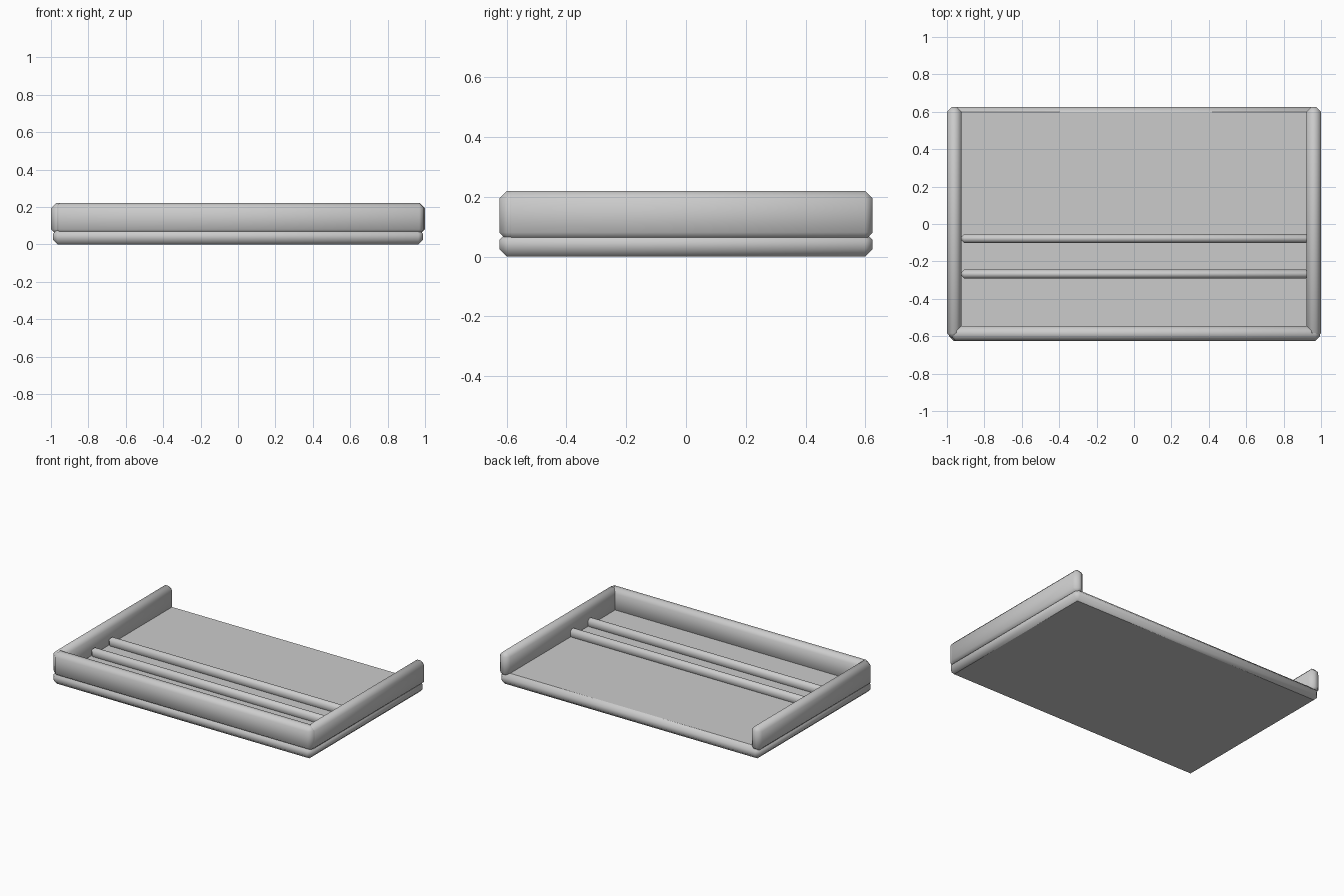
import bpy
import math

cube = bpy.data.objects.get("Cube")
if cube:
    bpy.data.objects.remove(cube, do_unlink=True)

# Single plain grey finish
grey = bpy.data.materials.new("plain grey")
grey.use_nodes = True
colour = (0.6, 0.6, 0.6, 1)
grey.diffuse_color = colour
grey.node_tree.nodes["Principled BSDF"].inputs["Base Color"].default_value = colour


def chamfered_block(name, xs, ys, zs, chamfer):
    """Box spanning the given ranges, with softly shaded chamfered edges."""
    ranges = (xs, ys, zs)
    bpy.ops.mesh.primitive_cube_add(size=1, location=[sum(r) / 2 for r in ranges])
    block = bpy.context.object
    block.name = name
    block.scale = [r[1] - r[0] for r in ranges]
    bpy.ops.object.transform_apply(location=False, rotation=False, scale=True)
    bevel = block.modifiers.new("chamfer", 'BEVEL')
    bevel.width = chamfer
    bevel.segments = 1
    bpy.ops.object.modifier_apply(modifier=bevel.name)
    block.data.materials.append(grey)
    bpy.ops.object.shade_smooth_by_angle(angle=math.radians(60))
    return block


# Base slab, with crisp flat floor and underside
slab = chamfered_block("base_slab", (-0.99, 0.99), (-0.625, 0.625), (0, 0.082), 0.026)
for face in slab.data.polygons:
    if abs(face.normal.z) > 0.9:
        face.use_smooth = False

# Side rails sunk slightly into the slab
for side, name in ((-1, "right_rail"), (1, "left_rail")):
    xs = sorted((side * 0.922, side))
    chamfered_block(name, xs, (-0.61, 0.625), (0.055, 0.22), 0.026)

# Front rail; the back stays open
chamfered_block("front_rail", (-0.98, 0.995), (-0.625, -0.545), (0.055, 0.22), 0.026)

# Two slim divider bars across the floor
for name, y in (("front_divider", -0.268), ("rear_divider", -0.078)):
    chamfered_block(name, (-0.925, 0.935), (y - 0.024, y + 0.024), (0.07, 0.135), 0.017)
